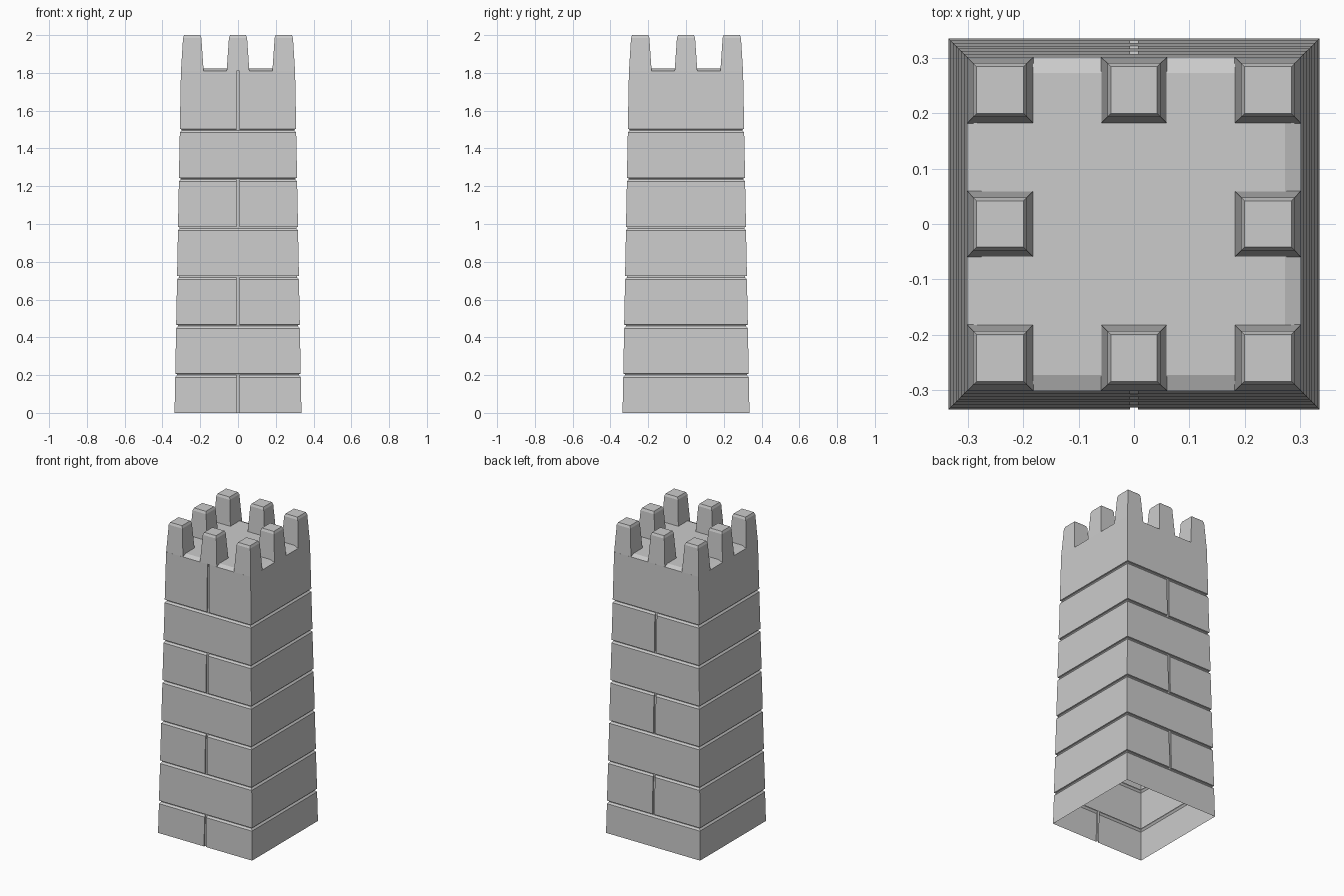
import bpy, bmesh

if "Cube" in bpy.data.objects:
    bpy.data.objects.remove(bpy.data.objects["Cube"])

SLOT = 0.007      # half width of the vertical joints
DEPTH = 0.009     # depth of all joints


def half(z):
    return 0.336 - 0.0187 * z


def loft(bm, rings, cap=True):
    loops = [[bm.verts.new(p) for p in r] for r in rings]
    n = len(rings[0])
    for a, b in zip(loops, loops[1:]):
        for i in range(n):
            j = (i + 1) % n
            bm.faces.new((a[i], a[j], b[j], b[i]))
    if cap:
        bm.faces.new(loops[-1])


def finish(bm, name):
    bmesh.ops.remove_doubles(bm, verts=bm.verts[:], dist=1e-5)
    me = bpy.data.meshes.new(name)
    bm.to_mesh(me)
    bm.free()
    ob = bpy.data.objects.new(name, me)
    bpy.context.collection.objects.link(ob)


def ring(h, z, side=None):
    # square outline with an optional slot in the front or back side
    f = h - DEPTH if side == "front" else h
    b = h - DEPTH if side == "back" else h
    s = SLOT
    plan = [(-h, -h), (-s, -h), (-s, -f), (s, -f), (s, -h), (h, -h),
            (h, h), (s, h), (s, b), (-s, b), (-s, h), (-h, h)]
    return [(x, y, z) for x, y in plan]


# tapered wall shell: seven stone courses, open underneath
rings = [ring(half(0), 0, "front")]
for i in range(6):
    z = 0.2 + 0.259 * i
    here, above = ("front", "back") if i % 2 == 0 else ("back", "front")
    core = half(z) - DEPTH
    rings += [ring(half(z), z - 0.012, here),
              ring(half(z), z - 0.012 + 1e-4, here),
              ring(core, z), ring(core, z + 0.006),
              ring(half(z), z + 0.008, above)]
# wall top, sloping lip and flat roof
rings += [ring(half(1.81), 1.81, "front"), ring(half(1.81), 1.81),
          ring(0.273, 1.822)]
bm = bmesh.new()
loft(bm, rings)
finish(bm, "tower_wall")

# eight tapered battlements around the edge: (base span, shoulder span)
spans = {-1: ((-0.302, -0.182), (-0.291, -0.194)),
         0: ((-0.060, 0.060), (-0.048, 0.048)),
         1: ((0.182, 0.302), (0.194, 0.291))}


def rect(xs, ys, z, inset=0):
    x0, x1 = xs[0] + inset, xs[1] - inset
    y0, y1 = ys[0] + inset, ys[1] - inset
    return [(x0, y0, z), (x1, y0, z), (x1, y1, z), (x0, y1, z)]


for i in spans:
    for j in spans:
        if i or j:
            sx, sy = spans[i], spans[j]
            bm = bmesh.new()
            loft(bm, [rect(sx[0], sy[0], 1.81),
                      rect(sx[1], sy[1], 1.985),
                      rect(sx[1], sy[1], 2.0, 0.006)])
            finish(bm, f"battlement_{i + 1}_{j + 1}")
